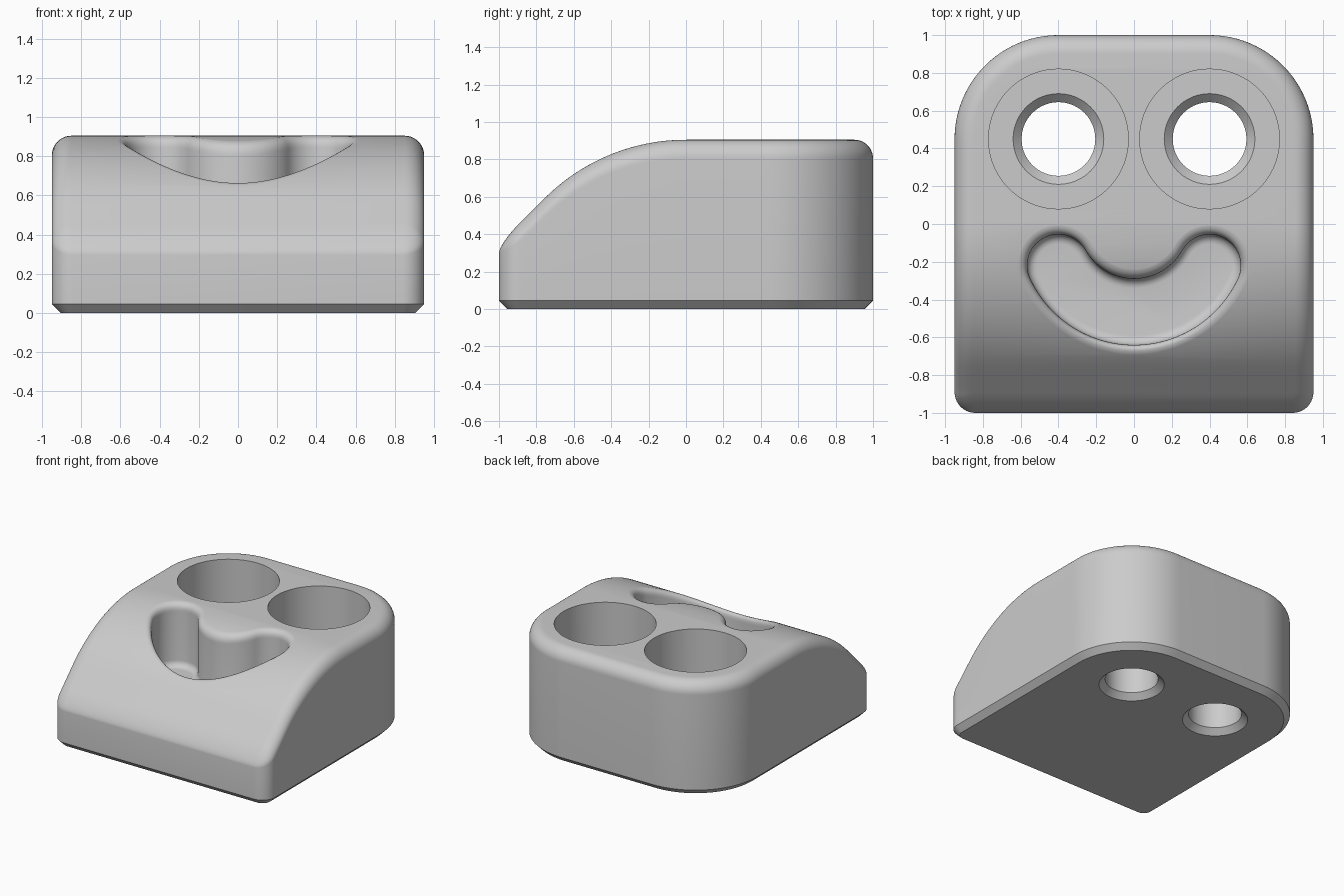
import bpy, bmesh
from math import sin, cos, pi, radians, sqrt, atan2, degrees, hypot

if "Cube" in bpy.data.objects:
    bpy.data.objects.remove(bpy.data.objects["Cube"])

TOP = 0.905        # height of the flat top
SWEEP = 1.07       # radius of the curved front shoulder
FILLET = 0.1       # rounding of the upper rim
CHAMFER = 0.045    # bevel at the base and in the holes

grey = bpy.data.materials.new("plain grey")
grey.use_nodes = True
grey.diffuse_color = (0.6, 0.6, 0.6, 1)
grey.node_tree.nodes["Principled BSDF"].inputs["Base Color"].default_value = (0.6, 0.6, 0.6, 1)


def surface(y):
    """Height of the top: flat, then an arc, then a 45 degree ramp."""
    if y >= 0:
        return TOP
    bend = -SWEEP * sin(pi / 4)
    if y > bend:
        return TOP - SWEEP + sqrt(SWEEP ** 2 - y * y)
    return TOP - SWEEP * (1 - cos(pi / 4)) + (y - bend)


def arc(cx, cy, r, start, end, steps, side=1):
    """Points on an arc with outward normals, leaving out the last point."""
    out = []
    for i in range(steps):
        a = radians(start + (end - start) * i / steps)
        out.append((cx + r * cos(a), cy + r * sin(a), side * cos(a), side * sin(a)))
    return out


def offset(outline, d, height):
    return [(x + nx * d, y + ny * d, height(x, y, nx, ny)) for x, y, nx, ny in outline]


def loft(name, rings, strips=False):
    """Skin a stack of rings; close the ends with one face or with cross strips."""
    bm = bmesh.new()
    loops = [[bm.verts.new(p) for p in ring] for ring in rings]
    n = len(loops[0])
    for low, high in zip(loops, loops[1:]):
        for i in range(n):
            j = (i + 1) % n
            bm.faces.new((low[i], low[j], high[j], high[i]))
    for loop in (loops[0], loops[-1]):
        if strips:
            for i in range(n // 2 - 1):
                bm.faces.new((loop[i], loop[i + 1], loop[n - 2 - i], loop[n - 1 - i]))
        else:
            bm.faces.new(loop)
    bmesh.ops.recalc_face_normals(bm, faces=bm.faces)
    mesh = bpy.data.meshes.new(name)
    bm.to_mesh(mesh)
    bm.free()
    mesh.materials.append(grey)
    obj = bpy.data.objects.new(name, mesh)
    bpy.context.collection.objects.link(obj)
    return obj


# Block: outline with small front corners and large back corners
half = arc(0.84, -0.89, 0.11, -90, 0, 10)
half += [(0.95, -0.89 + 1.34 * i / 40, 1, 0) for i in range(40)]
half += arc(0.4, 0.45, 0.55, 0, 90, 24) + [(0.4, 1, 0, 1)]
outline = half + [(-x, y, -nx, ny) for x, y, nx, ny in reversed(half)]

rings = [offset(outline, -CHAMFER, lambda *p: 0), offset(outline, 0, lambda *p: CHAMFER)]
for i in range(11):
    a = pi / 2 * i / 10
    inset = FILLET * (1 - cos(a))

    def rim(x, y, nx, ny):
        drop = FILLET * (1 - 0.5 * max(0, -ny))   # the ramp needs a shallower rounding
        return surface(y - ny * inset) - drop * (1 - sin(a))
    rings.append(offset(outline, -inset, rim))
block = loft("smiling_block", rings, strips=True)

# Smile pocket: two round ends joined by an outer and an inner arc
ex, ey, er = 0.4, -0.22, 0.165
oc, ic = -0.034, 0.003
oa = degrees(atan2(ey - oc, ex))
ia = degrees(atan2(ey - ic, ex))
smile = arc(0, oc, 0.606, -180 - oa, oa, 48)
smile += arc(ex, ey, er, oa, 180 + ia, 28)
smile += arc(0, ic, 0.293, ia, -180 - ia, 32, side=-1)
smile += arc(-ex, ey, er, -ia, 180 - oa, 28)

FLOOR, COVE, LIP = 0.4, 0.05, 0.06
rings = []
for i in range(7):
    a = pi / 2 * i / 6
    rings.append(offset(smile, -COVE * (1 - sin(a)), lambda *p: FLOOR + COVE * (1 - cos(a))))
for i in range(9):
    t = i / 8

    def lip(x, y, nx, ny):
        corner, outer = surface(y), surface(y + ny * LIP) + 0.001
        start = corner - hypot(LIP, outer - corner)
        return (1 - t) ** 2 * start + 2 * t * (1 - t) * corner + t * t * outer
    rings.append(offset(smile, LIP * t * t, lip))
rings.append(offset(smile, LIP, lambda *p: 1.2))
cutters = [loft("smile_cutter", rings)]

# Eyes: counterbored through holes, chamfered at both ends of the bore
SEAT = 0.42
bore = [(0.285, -CHAMFER), (0.195, CHAMFER), (0.195, SEAT - CHAMFER),
        (0.24, SEAT), (0.37, SEAT), (0.37, 1.2)]
for side, x in (("left", 0.4), ("right", -0.4)):
    rings = [[(px, py, z) for px, py, _, _ in arc(x, 0.45, r, 0, 360, 72)] for r, z in bore]
    cutters.append(loft(side + "_eye_cutter", rings))

# Cut the pockets, then discard the cutters
bpy.ops.object.select_all(action="DESELECT")
block.select_set(True)
bpy.context.view_layer.objects.active = block
for cutter in cutters:
    cutter.hide_render = True
    mod = block.modifiers.new(cutter.name, "BOOLEAN")
    mod.operation = "DIFFERENCE"
    mod.solver = "EXACT"
    mod.object = cutter
    bpy.ops.object.modifier_apply(modifier=mod.name)
    bpy.data.objects.remove(cutter)
bpy.ops.object.shade_smooth_by_angle(angle=radians(30))
